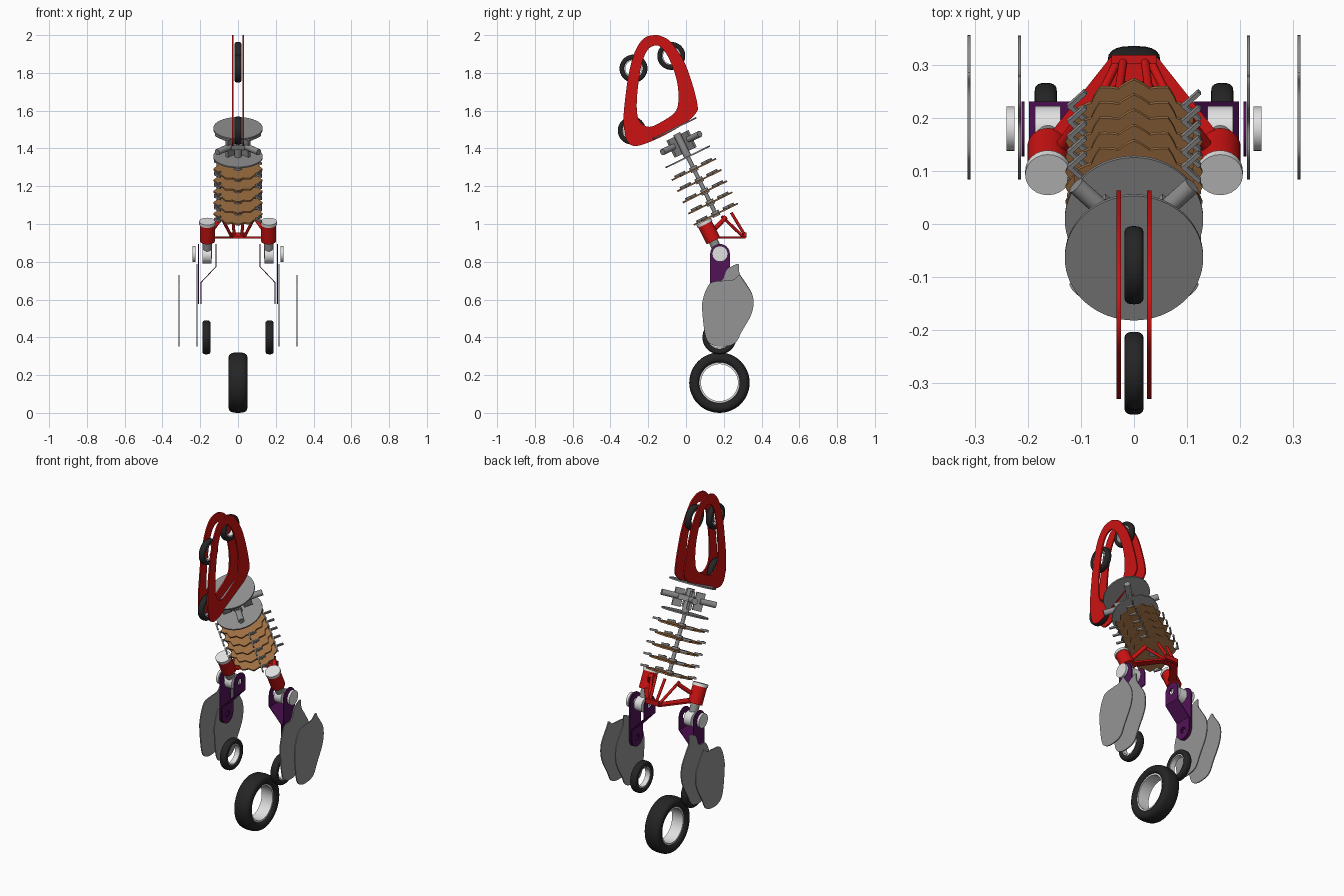
import bpy, bmesh, math
from mathutils import Matrix, Vector

cube = bpy.data.objects.get("Cube")
if cube:
    bpy.data.objects.remove(cube, do_unlink=True)
made = []


def material(name, *rgb):
    m = bpy.data.materials.new(name)
    m.use_nodes = True
    m.diffuse_color = (*rgb, 1)
    m.node_tree.nodes["Principled BSDF"].inputs["Base Color"].default_value = (*rgb, 1)
    return m


RED = material("red", 0.6, 0.006, 0.006)
PURPLE = material("purple", 0.085, 0.006, 0.095)
BROWN = material("brown", 0.34, 0.16, 0.055)
GREY = material("grey", 0.27, 0.27, 0.27)
SHELL = material("shell grey", 0.3, 0.3, 0.3)
WHITE = material("white", 0.75, 0.75, 0.75)
BLACK = material("black", 0.018, 0.018, 0.018)


def add(name, mesh, mat):
    mesh.materials.clear()
    mesh.materials.append(mat)
    ob = bpy.data.objects.new(name, mesh)
    bpy.context.collection.objects.link(ob)
    made.append(ob)
    return ob


def from_bm(name, bm, mat):
    bmesh.ops.recalc_face_normals(bm, faces=bm.faces)
    mesh = bpy.data.meshes.new(name)
    bm.to_mesh(mesh)
    bm.free()
    return add(name, mesh, mat)


def rod(name, p, q, r, mat, frame=Matrix(), sides=24):
    """Cylinder between two points."""
    p, q = frame @ Vector(p), frame @ Vector(q)
    turn = (q - p).to_track_quat('Z', 'Y').to_matrix().to_4x4()
    bm = bmesh.new()
    bmesh.ops.create_cone(bm, cap_ends=True, segments=sides, radius1=r, radius2=r,
                          depth=(q - p).length, matrix=Matrix.Translation((p + q) / 2) @ turn)
    return from_bm(name, bm, mat)


def box(name, centre, size, mat, frame=Matrix(), spin=0):
    bm = bmesh.new()
    m = frame @ Matrix.Translation(centre) @ Matrix.Rotation(spin, 4, 'Z') @ Matrix.Diagonal((*size, 1))
    bmesh.ops.create_cube(bm, size=1, matrix=m)
    return from_bm(name, bm, mat)


def smooth_loop(pts, steps=5):
    """Closed curve through the points."""
    out, n = [], len(pts)
    for i in range(n):
        a, b, c, d = (Vector(pts[(i + k) % n]) for k in (-1, 0, 1, 2))
        for k in range(steps):
            t = k / steps
            out.append(b + (c - a) * t / 2 + (a * 2 - b * 5 + c * 4 - d) * t * t / 2
                       + (b * 3 - a - c * 3 + d) * t ** 3 / 2)
    return out


def circle(cx, cy, r, n=24):
    return [(cx + r * math.cos(math.tau * i / n), cy + r * math.sin(math.tau * i / n)) for i in range(n)]


SIDE = Matrix(((0, 0, 1, 0), (1, 0, 0, 0), (0, 1, 0, 0), (0, 0, 0, 1)))  # sketch lies in y, z


def plate(name, loops, thick, mat, frame):
    """Flat plate from an outline followed by its holes."""
    cu = bpy.data.curves.new("outline", 'CURVE')
    cu.dimensions, cu.fill_mode, cu.extrude = '2D', 'BOTH', thick / 2
    for pts in loops:
        sp = cu.splines.new('POLY')
        sp.points.add(len(pts) - 1)
        for v, p in zip(sp.points, pts):
            v.co = (p[0], p[1], 0, 1)
        sp.use_cyclic_u = True
    tmp = bpy.data.objects.new("outline", cu)
    bpy.context.collection.objects.link(tmp)
    dg = bpy.context.evaluated_depsgraph_get()
    mesh = bpy.data.meshes.new_from_object(tmp.evaluated_get(dg))
    bpy.data.objects.remove(tmp, do_unlink=True)
    bm = bmesh.new()
    bm.from_mesh(mesh)
    bmesh.ops.remove_doubles(bm, verts=bm.verts, dist=1e-5)
    bm.transform(frame)
    return from_bm(name, bm, mat)


def lathe_x(name, section, centre, mat, seg=48):
    """Revolve a closed (x, radius) section about a sideways axle."""
    bm = bmesh.new()
    rings = []
    for i in range(seg):
        a = math.tau * i / seg
        rings.append([bm.verts.new(Vector(centre) + Vector((x, r * math.cos(a), r * math.sin(a))))
                      for x, r in section])
    n = len(section)
    for i in range(seg):
        a, b = rings[i], rings[(i + 1) % seg]
        for j in range(n):
            k = (j + 1) % n
            bm.faces.new((a[j], a[k], b[k], b[j]))
    return from_bm(name, bm, mat)


def wheel(name, centre, outer, inner, width):
    mid, h = (outer + inner) / 2, (outer - inner) / 2
    section = []
    for i in range(20):
        c, s = math.cos(math.tau * i / 20), math.sin(math.tau * i / 20)
        section.append((width / 2 * math.copysign(abs(c) ** 0.75, c),
                        mid + h * math.copysign(abs(s) ** 0.75, s)))
    lathe_x(name + "_tyre", section, centre, BLACK)
    w, r = width * 0.36, inner
    lathe_x(name + "_rim", [(-w, r - 0.004), (w, r - 0.004), (w, r + 0.006), (-w, r + 0.006)], centre, WHITE)


# Wheels
wheel("ground_wheel", (0, 0.177, 0.16), 0.16, 0.102, 0.1)
for name, y, z in (("head_front_wheel", -0.278, 1.823), ("head_back_wheel", -0.078, 1.89),
                   ("head_low_wheel", -0.287, 1.495)):
    wheel(name, (0, y, z), 0.074, 0.047, 0.036)

# Head: two matching open side frames
head_outer = [(-0.165, 2.0), (-0.22, 1.985), (-0.267, 1.92), (-0.3, 1.81), (-0.32, 1.68), (-0.331, 1.55),
              (-0.318, 1.455), (-0.29, 1.418), (-0.245, 1.416), (-0.14, 1.457), (-0.01, 1.53),
              (0.055, 1.59), (0.06, 1.635), (0.034, 1.74), (-0.01, 1.86), (-0.077, 1.96), (-0.125, 1.992)]
head_hole = [(-0.167, 1.944), (-0.204, 1.92), (-0.235, 1.845), (-0.256, 1.71), (-0.26, 1.6), (-0.243, 1.54),
             (-0.2, 1.515), (-0.15, 1.53), (-0.06, 1.59), (-0.04, 1.66), (-0.05, 1.765), (-0.092, 1.88),
             (-0.135, 1.937)]
for side, s in (("left", 1), ("right", -1)):
    plate(side + "_head_frame", [smooth_loop(head_outer), smooth_loop(head_hole)], 0.008, RED,
          Matrix.Translation((s * 0.029, 0, 0)) @ SIDE)

# Torso, built along a leaning axis that hangs from the neck disc
LEAN = Matrix.Translation((0, -0.063, 1.505)) @ Matrix.Rotation(math.radians(26), 4, 'X')
rod("neck_disc", (0, 0, -0.004), (0, 0, 0.004), 0.131, GREY, LEAN, 64)
rod("shoulder_disc", (0, 0, -0.17), (0, 0, -0.162), 0.131, GREY, LEAN, 64)
rod("neck_post", (0, 0, -0.165), (0, 0, -0.03), 0.02, GREY, LEAN)
for sx in (-1, 1):
    for sy in (-1, 1):
        rod("neck_piston", (sx * 0.045, sy * 0.045, -0.085), (sx * 0.11, sy * 0.11, -0.085), 0.017, GREY, LEAN)
        box("neck_block", (sx * 0.042, sy * 0.042, -0.09), (0.016, 0.05, 0.1), GREY, LEAN, -sx * sy * math.pi / 4)
    box("neck_bar", (0, sx * 0.045, -0.085), (0.07, 0.014, 0.03), GREY, LEAN)

scallop = []
for i in range(96):
    a = math.tau * i / 96
    r = 0.122 + 0.008 * (2 * abs((i % 8) / 4 - 1) - 1)
    scallop.append((r * math.cos(a), r * math.sin(a)))
for i in range(5):
    z = -0.24 - 0.066 * i
    plate("rib_plate", [scallop], 0.009, BROWN, LEAN @ Matrix.Translation((0, 0, z)))
    rod("spine_joint", (0, 0, z - 0.012), (0, 0, z + 0.016), 0.022, GREY, LEAN, 16)
    for sx in (-1, 1):
        for sy in (-1, 1):
            # Angle bracket of two crossed bars at each corner
            for k in (-1, 1):
                box("rib_bracket", (sx * 0.108, sy * 0.078 + k * 0.013, z + 0.009),
                    (0.046, 0.008, 0.012), GREY, LEAN, k * math.pi / 4)
rod("spine_rod", (0, 0, -0.504), (0, 0, -0.165), 0.011, GREY, LEAN, 16)

# Pelvis: flat base and struts
base = [(-0.16, 0.13), (-0.13, 0.13), (-0.03, 0.27), (0.03, 0.27), (0.13, 0.13), (0.16, 0.13),
        (0.16, 0.17), (0.045, 0.315), (-0.045, 0.315), (-0.16, 0.17)]
plate("pelvis_base", [base, circle(-0.025, 0.295, 0.008, 12), circle(0.025, 0.295, 0.008, 12)], 0.01, RED,
      Matrix.Translation((0, 0, 0.928)))
box("pelvis_tail", (0, 0.312, 0.942), (0.085, 0.016, 0.025), RED)

# Legs and hips
calf_inner = [(0.085, 0.55), (0.092, 0.61), (0.11, 0.66), (0.135, 0.69), (0.19, 0.7), (0.215, 0.755), (0.24, 0.775),
              (0.278, 0.787), (0.283, 0.74), (0.315, 0.69), (0.353, 0.62), (0.349, 0.53), (0.295, 0.43),
              (0.265, 0.375), (0.22, 0.354), (0.15, 0.356), (0.105, 0.4)]
calf_outer = [(0.085, 0.55), (0.092, 0.61), (0.11, 0.66), (0.137, 0.692), (0.2, 0.7), (0.25, 0.705),
              (0.283, 0.73), (0.3, 0.705), (0.353, 0.62), (0.349, 0.53), (0.295, 0.43),
              (0.265, 0.375), (0.22, 0.354), (0.15, 0.356), (0.105, 0.4)]
top_arc = [(0.18 + 0.052 * math.cos(math.pi * i / 16), 0.842 + 0.052 * math.sin(math.pi * i / 16)) for i in range(17)]
link = top_arc + [(0.36 - y, 1.47 - z) for y, z in top_arc]


def bend(z):
    """Inward offset of the folded link at a height."""
    return 0.116 + 0.08 * min(1, max(0, (0.775 - z) / 0.085))


for side, s in (("left", 1), ("right", -1)):
    wheel(side + "_heel_wheel", (s * 0.167, 0.177, 0.4), 0.09, 0.058, 0.042)
    plate(side + "_calf_inner_shell", [smooth_loop(calf_inner)], 0.006, SHELL,
          Matrix.Translation((s * 0.217, 0, 0)) @ SIDE)
    plate(side + "_calf_outer_shell", [smooth_loop(calf_outer)], 0.006, SHELL,
          Matrix.Translation((s * 0.312, 0, 0)) @ SIDE)
    holes = [circle(0.18, 0.842, 0.018), circle(0.18, 0.63, 0.018)]
    plate(side + "_thigh_outer_link", [link] + holes, 0.006, PURPLE, Matrix.Translation((s * 0.21, 0, 0)) @ SIDE)
    # Inner link is folded outwards at two creases
    folded = plate(side + "_thigh_inner_link", [link] + holes, 0.006, PURPLE, SIDE)
    bm = bmesh.new()
    bm.from_mesh(folded.data)
    for z in (0.775, 0.69):
        bmesh.ops.bisect_plane(bm, geom=bm.verts[:] + bm.edges[:] + bm.faces[:], plane_co=(0, 0, z), plane_no=(0, 0, 1))
    for v in bm.verts:
        v.co.x += s * bend(v.co.z)
    bm.to_mesh(folded.data)
    bm.free()
    rod(side + "_knee_cap", (s * 0.226, 0.18, 0.842), (s * 0.241, 0.18, 0.842), 0.042, WHITE)
    rod(side + "_hip_drum", (s * 0.139, 0.18, 0.835), (s * 0.187, 0.18, 0.835), 0.043, WHITE)
    rod(side + "_hip_shaft", (s * 0.163, 0.14, 0.92), (s * 0.163, 0.185, 0.82), 0.025, GREY)
    rod(side + "_hip_sleeve", (s * 0.162, 0.1, 1.0), (s * 0.162, 0.146, 0.91), 0.04, RED)
    rod(side + "_hip_cap", (s * 0.163, 0.093, 1.014), (s * 0.163, 0.101, 0.998), 0.043, WHITE)
    rod(side + "_hip_strut", (s * 0.15, 0.13, 0.95), (s * 0.09, 0.21, 1.035), 0.012, RED)
    rod(side + "_pelvis_strut", (s * 0.09, 0.19, 1.04), (s * 0.035, 0.3, 0.935), 0.008, RED)
    rod(side + "_tail_strut", (s * 0.03, 0.24, 1.06), (s * 0.02, 0.312, 0.94), 0.008, RED)

bpy.ops.object.select_all(action='DESELECT')
for ob in made:
    ob.select_set(True)
bpy.context.view_layer.objects.active = made[0]
bpy.ops.object.shade_smooth_by_angle(angle=math.radians(35))
